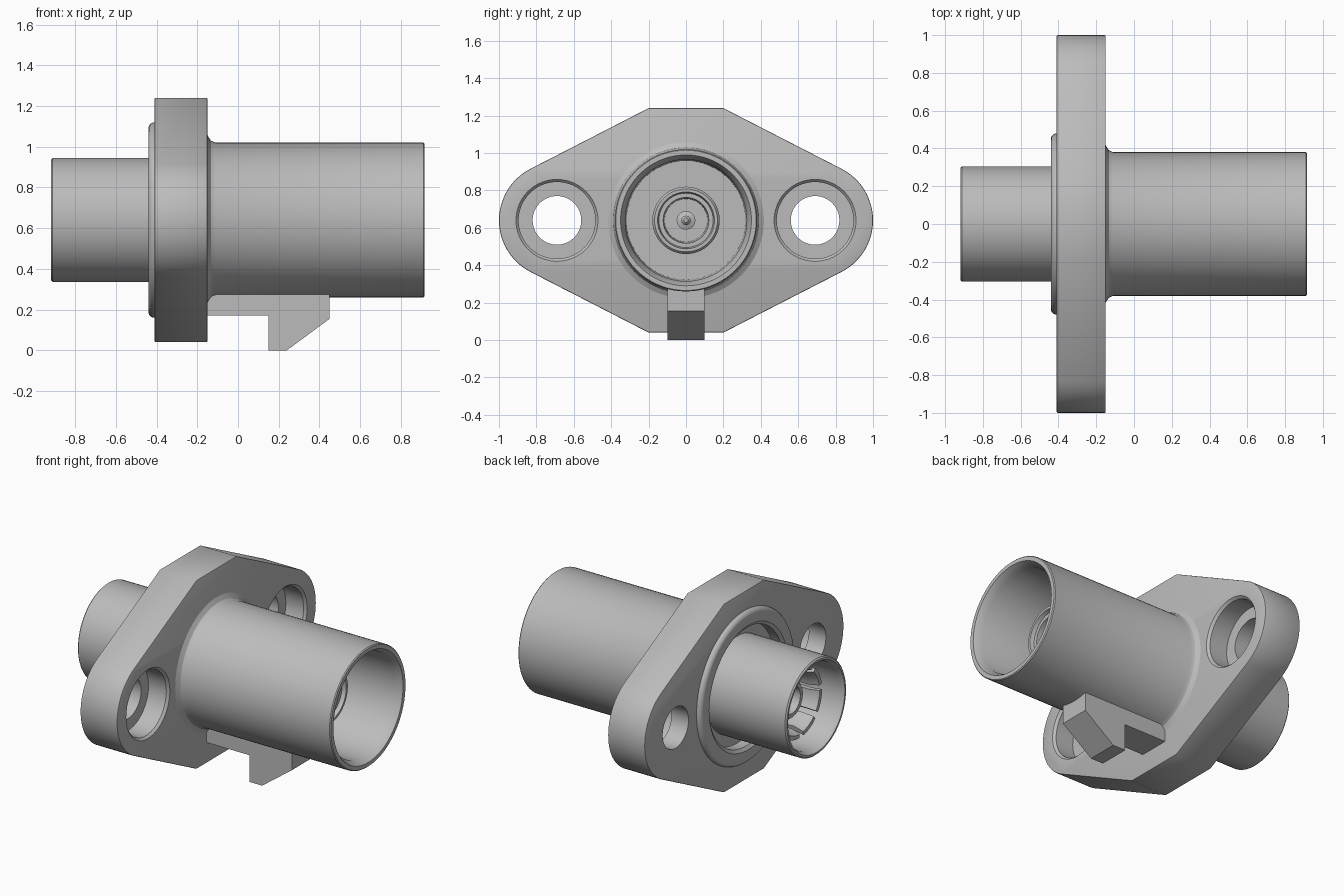
import bpy, bmesh, math
from mathutils import Vector, Matrix

cube = bpy.data.objects.get("Cube")
if cube:
    bpy.data.objects.remove(cube, do_unlink=True)

AXIS_Z = 0.64
HOLE_Y = 0.69

grey = bpy.data.materials.new("plain grey")
grey.use_nodes = True
grey.diffuse_color = (0.5, 0.5, 0.5, 1)
grey.node_tree.nodes["Principled BSDF"].inputs["Base Color"].default_value = grey.diffuse_color
parts = []


def add_object(name, bm):
    bmesh.ops.recalc_face_normals(bm, faces=bm.faces)
    mesh = bpy.data.meshes.new(name)
    bm.to_mesh(mesh)
    bm.free()
    mesh.materials.append(grey)
    obj = bpy.data.objects.new(name, mesh)
    bpy.context.collection.objects.link(obj)
    parts.append(obj)
    return obj


def lathe(name, profile, closed=False, y=0, start=0, sweep=math.tau, steps=72):
    """Revolve (x, radius) points about the connector axis."""
    bm = bmesh.new()
    centre = Vector((0, y, AXIS_Z))
    verts = [bm.verts.new((x, y, AXIS_Z + r)) for x, r in profile]
    pairs = list(zip(verts, verts[1:]))
    if closed:
        pairs.append((verts[-1], verts[0]))
    edges = [bm.edges.new(p) for p in pairs]
    bmesh.ops.rotate(bm, verts=verts, cent=centre, matrix=Matrix.Rotation(start, 3, 'X'))
    bmesh.ops.spin(bm, geom=verts + edges, cent=centre, axis=(1, 0, 0),
                   angle=sweep, steps=steps)
    bmesh.ops.remove_doubles(bm, verts=bm.verts, dist=1e-5)
    bmesh.ops.holes_fill(bm, edges=[e for e in bm.edges if e.is_boundary], sides=0)
    return add_object(name, bm)


def prism(name, points, offset, bevel=0):
    """Extrude a flat outline by an offset vector."""
    bm = bmesh.new()
    face = bm.faces.new([bm.verts.new(p) for p in points])
    new = bmesh.ops.extrude_face_region(bm, geom=[face])["geom"]
    moved = [v for v in new if isinstance(v, bmesh.types.BMVert)]
    bmesh.ops.translate(bm, verts=moved, vec=offset)
    if bevel:
        rims = [e for e in bm.edges if abs(e.verts[0].co.x - e.verts[1].co.x) < 1e-6]
        bmesh.ops.bevel(bm, geom=rims, offset=bevel, segments=2, profile=0.5, affect='EDGES')
    return add_object(name, bm)


def cut(obj, cutter):
    mod = obj.modifiers.new("cut", 'BOOLEAN')
    mod.operation = 'DIFFERENCE'
    mod.solver = 'EXACT'
    mod.object = cutter
    graph = bpy.context.evaluated_depsgraph_get()
    mesh = bpy.data.meshes.new_from_object(obj.evaluated_get(graph))
    obj.modifiers.clear()
    obj.data = mesh
    parts.remove(cutter)
    bpy.data.objects.remove(cutter, do_unlink=True)


# Flange outline: flat top and bottom, sloped shoulders, round ends
outline = []
reach = math.radians(62.7)
for side in (1, -1):
    outline.append((side * 0.2, side * 0.6))
    for i in range(25):
        a = reach * (1 - i / 12)
        outline.append((side * (HOLE_Y + 0.31 * math.cos(a)), side * 0.31 * math.sin(a)))
    outline.append((side * 0.2, -side * 0.6))
flange = prism("flange", [(-0.41, y, AXIS_Z + z) for y, z in outline],
               (0.26, 0, 0), bevel=0.006)

# Counterbored screw holes and the seal recess
hole = [(-0.6, 0), (-0.6, 0.13), (-0.29, 0.13), (-0.29, 0.205),
        (-0.165, 0.205), (-0.149, 0.22), (0, 0.22), (0, 0)]
for y in (HOLE_Y, -HOLE_Y):
    cut(flange, lathe("hole_cutter", hole, y=y))
cut(flange, lathe("recess_cutter", [(-0.6, 0), (-0.6, 0.375), (-0.36, 0.375), (-0.36, 0)]))

# Tubular body, open at both ends, with a fillet at the flange
lathe("tube_body", [
    (-0.46, 0), (-0.46, 0.26), (-0.89, 0.27), (-0.918, 0.285), (-0.918, 0.297),
    (-0.91, 0.305), (-0.3, 0.305), (-0.3, 0.42), (-0.152, 0.42), (-0.143, 0.405),
    (-0.133, 0.39), (-0.11, 0.38), (0.91, 0.38), (0.916, 0.375), (0.916, 0.35),
    (0.87, 0.325), (0, 0.318), (0, 0)])

# Rounded seal ring behind the flange
seal = [(-0.40, 0.375), (-0.425, 0.375)]
seal += [(-0.41 - 0.03 * math.sin(a), 0.45 - 0.03 * math.cos(a))
         for a in [math.pi / 2 + i * math.pi / 12 for i in range(7)]]
seal.insert(2, (-0.44, 0.395))
seal.append((-0.40, 0.48))
lathe("seal_ring", seal, closed=True)

# Inner jack and contact pin in the long tube
lathe("front_jack", [(-0.02, 0.18), (0.64, 0.18), (0.655, 0.168), (0.655, 0.152),
                     (0.63, 0.145), (0.63, 0.122), (0.4, 0.115), (0.4, 0)])
lathe("front_pin", [(0.39, 0.05), (0.52, 0.05), (0.53, 0.025), (0.6, 0.025),
                    (0.615, 0.012), (0.615, 0)], steps=32)

# Spring fingers and centre contact in the short tube
for i in range(8):
    lathe("spring_finger", [(-0.45, 0.19), (-0.74, 0.18), (-0.8, 0.2), (-0.8, 0.225),
                            (-0.74, 0.21), (-0.45, 0.22)], closed=True,
          start=i * math.tau / 8, sweep=math.tau / 8 - 0.17, steps=8)
lathe("rear_contact", [(-0.45, 0.12), (-0.73, 0.12), (-0.745, 0.11), (-0.745, 0.085),
                       (-0.6, 0.08), (-0.6, 0.03), (-0.72, 0.025), (-0.73, 0)], steps=40)

# Locking catch under the long tube
catch = [(-0.16, 0.17), (0.15, 0.17), (0.15, 0), (0.24, 0), (0.45, 0.155),
         (0.45, 0.3), (-0.16, 0.3)]
prism("locking_catch", [(x, -0.1, z) for x, z in catch], (0, 0.2, 0))

# Smooth curved surfaces, keep edges sharp
bpy.ops.object.select_all(action='DESELECT')
for obj in parts:
    obj.select_set(True)
bpy.context.view_layer.objects.active = flange
bpy.ops.object.shade_smooth_by_angle(angle=math.radians(30))
